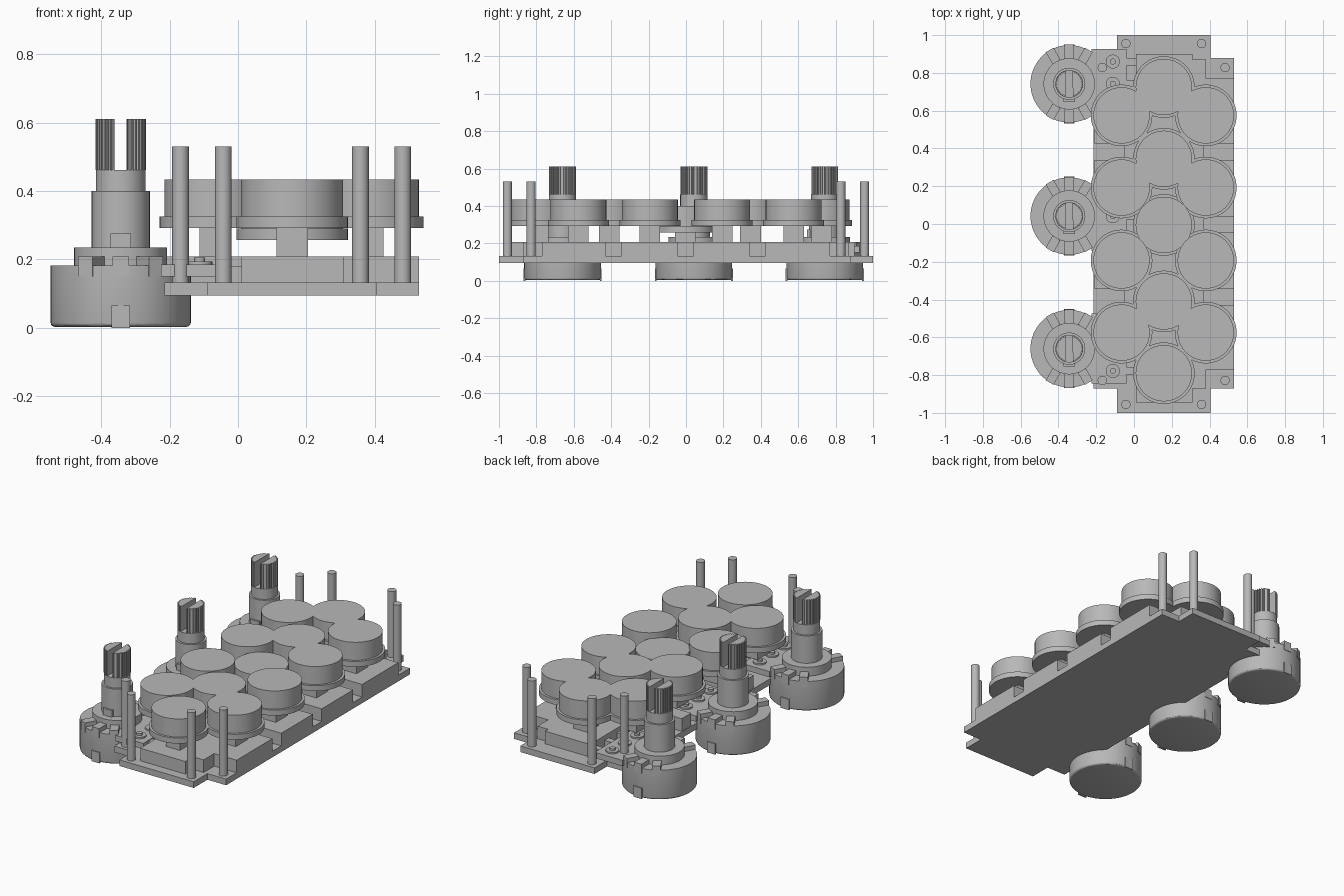
import bpy, bmesh, math

if "Cube" in bpy.data.objects:
    bpy.data.objects.remove(bpy.data.objects["Cube"])

grey = bpy.data.materials.new("plain grey")
grey.diffuse_color = (0.48, 0.48, 0.48, 1)
grey.use_nodes = True
grey.node_tree.nodes["Principled BSDF"].inputs["Base Color"].default_value = grey.diffuse_color


def prism(name, pts, z0, z1, bevel=0.0):
    """Extrude a flat outline from z0 to z1; bevel rounds the bottom rim."""
    bm = bmesh.new()
    base = bm.faces.new([bm.verts.new((x, y, z0)) for x, y in pts])
    ext = bmesh.ops.extrude_face_region(bm, geom=[base], use_keep_orig=True)
    top = [v for v in ext["geom"] if isinstance(v, bmesh.types.BMVert)]
    bmesh.ops.translate(bm, verts=top, vec=(0, 0, z1 - z0))
    bmesh.ops.recalc_face_normals(bm, faces=bm.faces)
    if bevel:
        rim = [e for e in bm.edges if all(v.co.z < z0 + 1e-5 for v in e.verts)]
        bmesh.ops.bevel(bm, geom=rim, offset=bevel, segments=3, profile=0.5,
                        affect='EDGES')
    mesh = bpy.data.meshes.new(name)
    bm.to_mesh(mesh)
    bm.free()
    mesh.materials.append(grey)
    ob = bpy.data.objects.new(name, mesh)
    bpy.context.collection.objects.link(ob)
    return ob


def disc(name, x, y, r, z0, z1, n=48, bevel=0.0):
    pts = [(x + r * math.cos(2 * math.pi * i / n),
            y + r * math.sin(2 * math.pi * i / n)) for i in range(n)]
    return prism(name, pts, z0, z1, bevel)


def box(name, x0, x1, y0, y1, z0, z1):
    return prism(name, [(x0, y0), (x1, y0), (x1, y1), (x0, y1)], z0, z1)


def strips(name, rows, z0, z1):
    """Outline made of stacked strips (y0, y1, left x, right x)."""
    right = [p for y0, y1, l, r in rows for p in ((r, y0), (r, y1))]
    left = [p for y0, y1, l, r in reversed(rows) for p in ((l, y1), (l, y0))]
    return prism(name, right + left, z0, z1)


# Base plate with end tabs
strips("base_plate", [(-1, -0.87, -0.09, 0.405), (-0.87, 0.88, -0.215, 0.53),
                      (0.88, 1, -0.09, 0.405)], 0.095, 0.132)

# Raised block, notched along both edges and recessed beside the controls
strips("raised_block", [
    (-0.945, -0.87, 0.01, 0.31), (-0.87, -0.77, 0.01, 0.38),
    (-0.77, -0.43, 0.01, 0.53), (-0.43, -0.345, -0.05, 0.37),
    (-0.345, -0.17, -0.21, 0.53), (-0.17, -0.045, 0.0, 0.53),
    (-0.045, 0.04, 0.0, 0.37), (0.04, 0.25, 0.0, 0.53),
    (0.25, 0.34, -0.21, 0.53), (0.34, 0.425, -0.05, 0.37),
    (0.425, 0.53, -0.21, 0.53), (0.53, 0.77, 0.01, 0.53),
    (0.77, 0.87, 0.01, 0.38), (0.87, 0.9, 0.01, 0.31)], 0.131, 0.208)

# Corner pegs
for s in (-1, 1):
    for x, y in ((-0.043, 0.955), (0.358, 0.955), (0.482, 0.828), (-0.168, 0.828)):
        disc("peg", x, s * y, 0.0245, 0.13, 0.53, 24)

# Round key caps: square stem, thin flange and cap
keys = [(x, y) for x in (-0.066, 0.38) for y in (-0.575, -0.193, 0.193, 0.575)]
keys += [(0.158, y) for y in (-0.79, -0.41, -0.005, 0.345, 0.725)]
for x, y in keys:
    dz = -0.035 if abs(y) < 0.05 else 0.0
    box("key_stem", x - 0.046, x + 0.046, y - 0.055, y + 0.055, 0.207, 0.295 + dz)
    disc("key_flange", x, y, 0.163, 0.292 + dz, 0.325 + dz, 64)
    disc("key_cap", x, y, 0.149, 0.325 + dz, 0.434 + dz, 64)

# Rotary controls
px = -0.343
for py in (-0.66, 0.042, 0.742):
    disc("control_body", px, py, 0.205, 0.003, 0.182, 64, 0.012)
    disc("control_collar", px, py, 0.136, 0.182, 0.235)
    disc("control_bushing", px, py, 0.085, 0.235, 0.4)
    disc("control_shaft", px, py, 0.073, 0.4, 0.461)

    # Ribbed shaft tip, split in two halves by a slot
    n = 144
    half = []
    for i in range(n):
        a = -math.pi / 2 + math.pi * i / (n - 1)
        r = 0.074 if (i // 4) % 2 else 0.067
        p = (r * math.cos(a), r * math.sin(a))
        if p[0] > 0.017:
            half.append(p)
    for s in (-1, 1):
        prism("shaft_tip", [(px + s * x, py + y) for x, y in half], 0.461, 0.61)

    # Folded tabs around the rim
    for deg in (60, 90, 120, 240, 270, 300):
        a = math.radians(deg)
        c, d = math.cos(a), math.sin(a)
        pts = [(px + r * c - t * d, py + r * d + t * c) for r, t in
               ((0.135, -0.024), (0.207, -0.024), (0.207, 0.024), (0.135, 0.024))]
        prism("rim_tab", pts, 0.15, 0.208)
    for s in (-1, 1):
        y = py + s * 0.204
        box("lower_tab", px - 0.027, px + 0.027, y - 0.005, y + 0.005, 0.0, 0.065)
    box("locating_key", px - 0.03, px + 0.03, py - 0.095, py - 0.075, 0.234, 0.275)

    # Terminal plate with ringed rivets and side pins
    box("terminal_plate", px + 0.118, -0.04, py - 0.185, py + 0.185, 0.15, 0.185)
    for k in (-0.118, 0, 0.118):
        disc("rivet_ring", -0.112, py + k, 0.037, 0.184, 0.194, 24)
        disc("rivet", -0.112, py + k, 0.016, 0.193, 0.206, 16)
        box("terminal_pin", -0.05, 0.012, py + k - 0.02, py + k + 0.02, 0.13, 0.18)

# Smooth the round sides and keep the edges sharp
for ob in bpy.context.collection.objects:
    ob.select_set(True)
    bpy.context.view_layer.objects.active = ob
bpy.ops.object.shade_smooth_by_angle(angle=math.radians(30))
